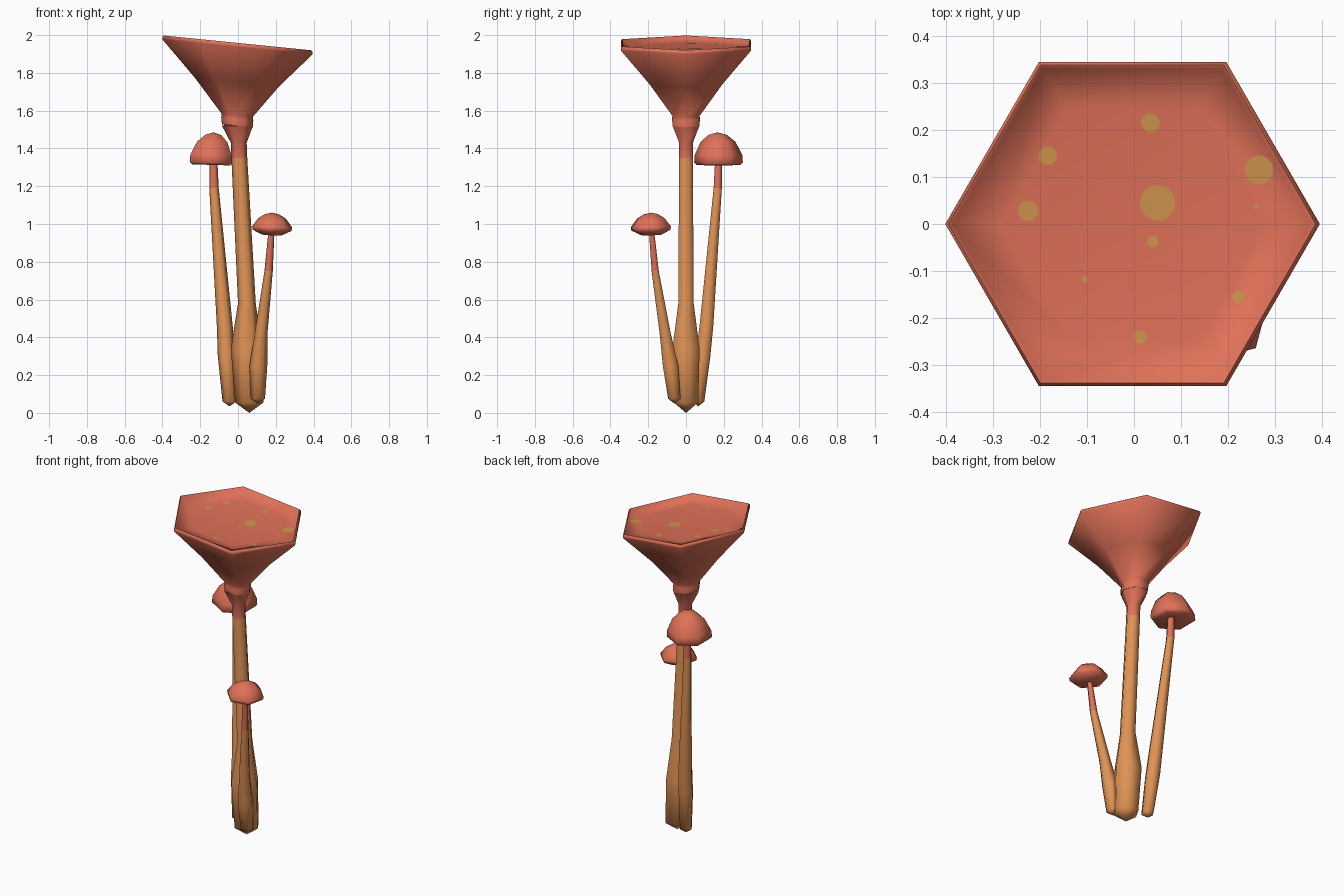
import bpy, bmesh, math
from mathutils import Vector
from mathutils.bvhtree import BVHTree


def material(name, rgb):
    m = bpy.data.materials.new(name)
    m.diffuse_color = (*rgb, 1)
    return m


RED = material("coral red", (0.74, 0.165, 0.098))
TAN = material("warm tan", (0.74, 0.29, 0.09))
SPOT = material("mustard spot", (0.62, 0.30, 0.075))


def finish(bm, name, mats, angle=65):
    me = bpy.data.meshes.new(name)
    bmesh.ops.recalc_face_normals(bm, faces=bm.faces)
    bm.to_mesh(me)
    bm.free()
    for m in mats:
        me.materials.append(m)
    for p in me.polygons:
        p.use_smooth = True
    me.set_sharp_from_angle(angle=math.radians(angle))
    ob = bpy.data.objects.new(name, me)
    bpy.context.collection.objects.link(ob)
    return ob


def loft(name, rings, mats, split=None, tilt=(0, 0), turn=0, sides=6, angle=65):
    """Hex rings (x, y, z, r); r = 0 is a point. Faces above split use the second material."""
    bm = bmesh.new()
    prev = None
    for x, y, z, r in rings:
        if r == 0:
            cur = [bm.verts.new((x, y, z))]
        else:
            cur = []
            for i in range(sides):
                a = math.tau * i / sides + math.radians(turn)
                dx, dy = r * math.cos(a), r * math.sin(a)
                cur.append(bm.verts.new((x + dx, y + dy, z + tilt[0] * dx + tilt[1] * dy)))
        if prev:
            for i in range(sides):
                j = (i + 1) % sides
                if len(prev) == 1:
                    bm.faces.new((prev[0], cur[j], cur[i]))
                elif len(cur) == 1:
                    bm.faces.new((prev[i], prev[j], cur[0]))
                else:
                    bm.faces.new((prev[i], prev[j], cur[j], cur[i]))
        prev = cur
    if split is not None:
        for f in bm.faces:
            f.material_index = int(f.calc_center_median().z > split)
    return finish(bm, name, mats, angle)


# Tall stem with swollen foot
loft("main_stem", [(0.06, 0, 0.0, 0), (0.06, 0, 0.055, 0.075), (0.045, 0, 0.34, 0.083),
                   (0.047, 0, 0.58, 0.047), (0.007, 0, 1.35, 0.042), (0.004, 0, 1.43, 0.042),
                   (-0.003, 0, 1.52, 0.082), (-0.003, 0, 1.54, 0)],
     [TAN, RED], split=1.35)

# Tilted funnel cap with raised lip and shallow bowl
cap = loft("funnel_cap", [(-0.003, 0, 1.51, 0), (-0.003, 0, 1.52, 0.082), (-0.004, 0, 1.555, 0.085),
                          (-0.004, 0, 1.575, 0.082), (-0.005, 0, 1.75, 0.222),
                          (-0.003, 0, 1.938, 0.398), (-0.003, 0, 1.950, 0.398),
                          (-0.004, 0, 1.959, 0.39), (-0.004, 0, 1.957, 0.385),
                          (-0.004, 0, 1.946, 0.380), (-0.002, 0, 1.933, 0.28),
                          (0, 0, 1.928, 0)],
           [RED], tilt=(-0.1, 0))

# Painted spots draped on the bowl
bm = bmesh.new()
bm.from_mesh(cap.data)
tree = BVHTree.FromBMesh(bm)
bm.free()
spots = [(0.05, 0.045, 0.038), (0.265, 0.115, 0.031), (-0.225, 0.028, 0.022),
         (-0.183, 0.145, 0.02), (0.035, 0.215, 0.02), (0.04, -0.037, 0.012),
         (0.222, -0.155, 0.013), (0.013, -0.24, 0.014), (-0.105, -0.117, 0.007),
         (0.26, 0.037, 0.006)]
bm = bmesh.new()


def drop(x, y):
    hit = tree.ray_cast(Vector((x, y, 3)), Vector((0, 0, -1)))[0]
    return bm.verts.new(hit + Vector((0, 0, 0.002)))


for x, y, r in spots:
    c = drop(x, y)
    ring = [drop(x + r * math.cos(math.tau * i / 14), y + r * math.sin(math.tau * i / 14))
            for i in range(14)]
    for i in range(14):
        bm.faces.new((c, ring[i], ring[(i + 1) % 14]))
finish(bm, "cap_spots", [SPOT])

# Middle mushroom, behind left
loft("middle_stem", [(-0.045, 0.065, 0.035, 0), (-0.045, 0.065, 0.06, 0.037),
                     (-0.062, 0.09, 0.3, 0.045), (-0.07, 0.108, 0.46, 0.042),
                     (-0.127, 0.168, 1.19, 0.025), (-0.13, 0.172, 1.35, 0.02)],
     [TAN, RED], split=1.19)
loft("middle_cap", [(-0.14, 0.172, 1.325, 0), (-0.143, 0.172, 1.313, 0.115),
                    (-0.144, 0.172, 1.325, 0.129), (-0.143, 0.172, 1.365, 0.126),
                    (-0.136, 0.17, 1.435, 0.092), (-0.13, 0.168, 1.472, 0.048),
                    (-0.128, 0.167, 1.485, 0)],
     [RED], turn=30, tilt=(-0.03, 0.0))

# Small mushroom, front right
loft("small_stem", [(0.105, -0.062, 0.05, 0), (0.105, -0.062, 0.075, 0.038),
                    (0.108, -0.082, 0.25, 0.047), (0.122, -0.11, 0.42, 0.034),
                    (0.162, -0.163, 0.75, 0.022), (0.177, -0.182, 0.96, 0.016)],
     [TAN, RED], split=0.75)
loft("small_cap", [(0.178, -0.184, 0.94, 0), (0.18, -0.185, 0.942, 0.055),
                   (0.181, -0.186, 0.967, 0.107), (0.181, -0.186, 0.985, 0.11),
                   (0.181, -0.186, 1.03, 0.075), (0.181, -0.186, 1.052, 0.038),
                   (0.181, -0.186, 1.06, 0)],
     [RED], turn=15, tilt=(-0.04, 0.03))
